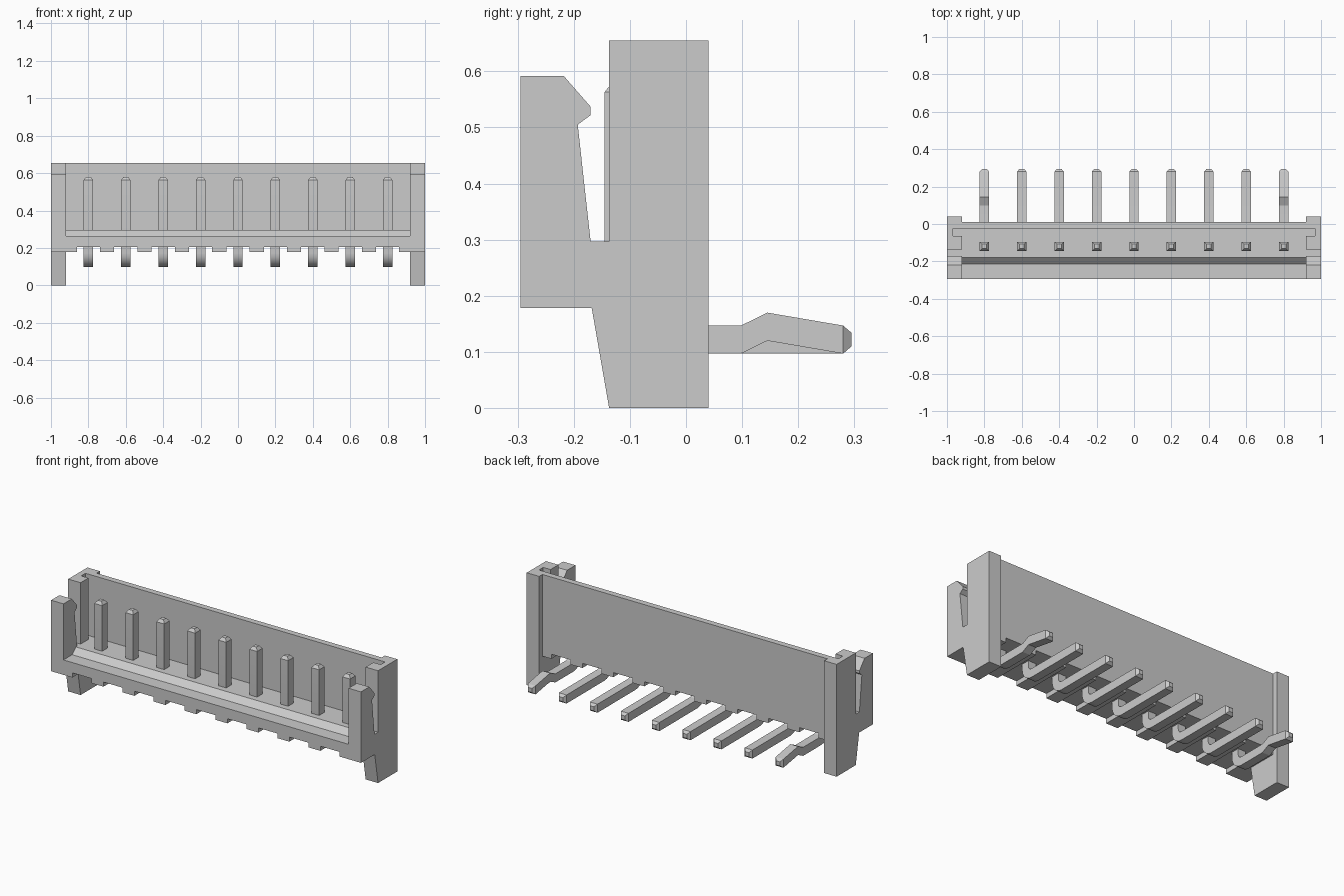
import bpy, bmesh
from math import sin, cos, pi, radians
from mathutils import Vector

if "Cube" in bpy.data.objects:
    bpy.data.objects.remove(bpy.data.objects["Cube"])

PIN_X = [-0.8 + 0.2 * i for i in range(9)]


def link(name, bm):
    bmesh.ops.recalc_face_normals(bm, faces=bm.faces)
    mesh = bpy.data.meshes.new(name)
    bm.to_mesh(mesh)
    bm.free()
    ob = bpy.data.objects.new(name, mesh)
    bpy.context.collection.objects.link(ob)
    return ob


def add_prism(bm, profile, x0, x1):
    """Extrude a (y, z) profile along x."""
    face = bm.faces.new([bm.verts.new((x0, y, z)) for y, z in profile])
    geo = bmesh.ops.extrude_face_region(bm, geom=[face])["geom"]
    verts = [g for g in geo if isinstance(g, bmesh.types.BMVert)]
    bmesh.ops.translate(bm, verts=verts, vec=(x1 - x0, 0, 0))


def rect(y0, y1, z0, z1):
    return [(y0, z0), (y1, z0), (y1, z1), (y0, z1)]


def prisms(name, parts):
    bm = bmesh.new()
    for profile, x0, x1 in parts:
        add_prism(bm, profile, x0, x1)
    return link(name, bm)


def boolean(target, tool, operation):
    mod = target.modifiers.new("bool", 'BOOLEAN')
    mod.operation, mod.object, mod.solver = operation, tool, 'EXACT'
    bpy.context.view_layer.objects.active = target
    bpy.ops.object.modifier_apply(modifier=mod.name)
    bpy.data.objects.remove(tool)


# Housing: floor with stepped lip, and back wall
floor_profile = [(-0.295, 0.178), (-0.295, 0.265), (-0.215, 0.265), (-0.18, 0.297),
                 (-0.025, 0.297), (-0.025, 0.655), (0.01, 0.655), (0.01, 0.178)]
housing = prisms("housing", [(floor_profile, -0.95, 0.95)])

# Shallow notches under the floor, one per pin
notches = prisms("notch_cutter", [(rect(-0.4, 0.1, 0.1, 0.205), x - 0.062, x + 0.062)
                                  for x in PIN_X])
boolean(housing, notches, 'DIFFERENCE')

# End walls with latch arm and foot, grooved on the inside
end_profile = [(-0.137, 0.655), (0.04, 0.655), (0.04, 0), (-0.137, 0), (-0.168, 0.178),
               (-0.295, 0.178), (-0.295, 0.592), (-0.218, 0.592), (-0.17, 0.537),
               (-0.17, 0.522), (-0.193, 0.505), (-0.17, 0.297), (-0.137, 0.297)]
ends = prisms("end_walls", [(end_profile, -1, -0.92), (end_profile, 0.92, 1)])
groove = rect(-0.065, -0.025, 0.297, 0.8)
grooves = prisms("groove_cutter", [(groove, -0.967, -0.9), (groove, 0.9, 0.967)])
boolean(ends, grooves, 'DIFFERENCE')
boolean(housing, ends, 'UNION')


def make_pin(name, x, kinked):
    """Square bent pin, lofted through rings of (centre, outward normal, half size)."""
    h, tip = 0.025, 0.012
    up, down = Vector((0, -1, 0)), Vector((0, 0, -1))
    rings = [((-0.12, 0.58), up, tip), ((-0.12, 0.563), up, h)]
    for i in range(7):
        t = i / 6 * pi / 2
        n = Vector((0, -cos(t), -sin(t)))
        rings.append(((-0.07 + 0.05 * n.y, 0.172 + 0.05 * n.z), n, h))
    if kinked:
        rings += [((0.098, 0.122), down, h), ((0.145, 0.145), down, h)]
    rings += [((0.28, 0.122), down, h), ((0.295, 0.122), down, tip)]

    bm = bmesh.new()
    loops = []
    for (y, z), n, r in rings:
        c, s = Vector((x, y, z)), Vector((r, 0, 0))
        loops.append([bm.verts.new(p) for p in
                      (c - s - n * r, c + s - n * r, c + s + n * r, c - s + n * r)])
    for a, b in zip(loops, loops[1:]):
        for i in range(4):
            j = (i + 1) % 4
            bm.faces.new((a[i], a[j], b[j], b[i]))
    bm.faces.new(loops[0])
    bm.faces.new(loops[-1])
    ob = link(name, bm)
    bpy.ops.object.select_all(action='DESELECT')
    ob.select_set(True)
    bpy.context.view_layer.objects.active = ob
    bpy.ops.object.shade_smooth_by_angle(angle=radians(20))


# Contact pins; the two outer tails are kinked
for i, px in enumerate(PIN_X):
    make_pin(f"pin_{i + 1}", px, i in (0, 8))
